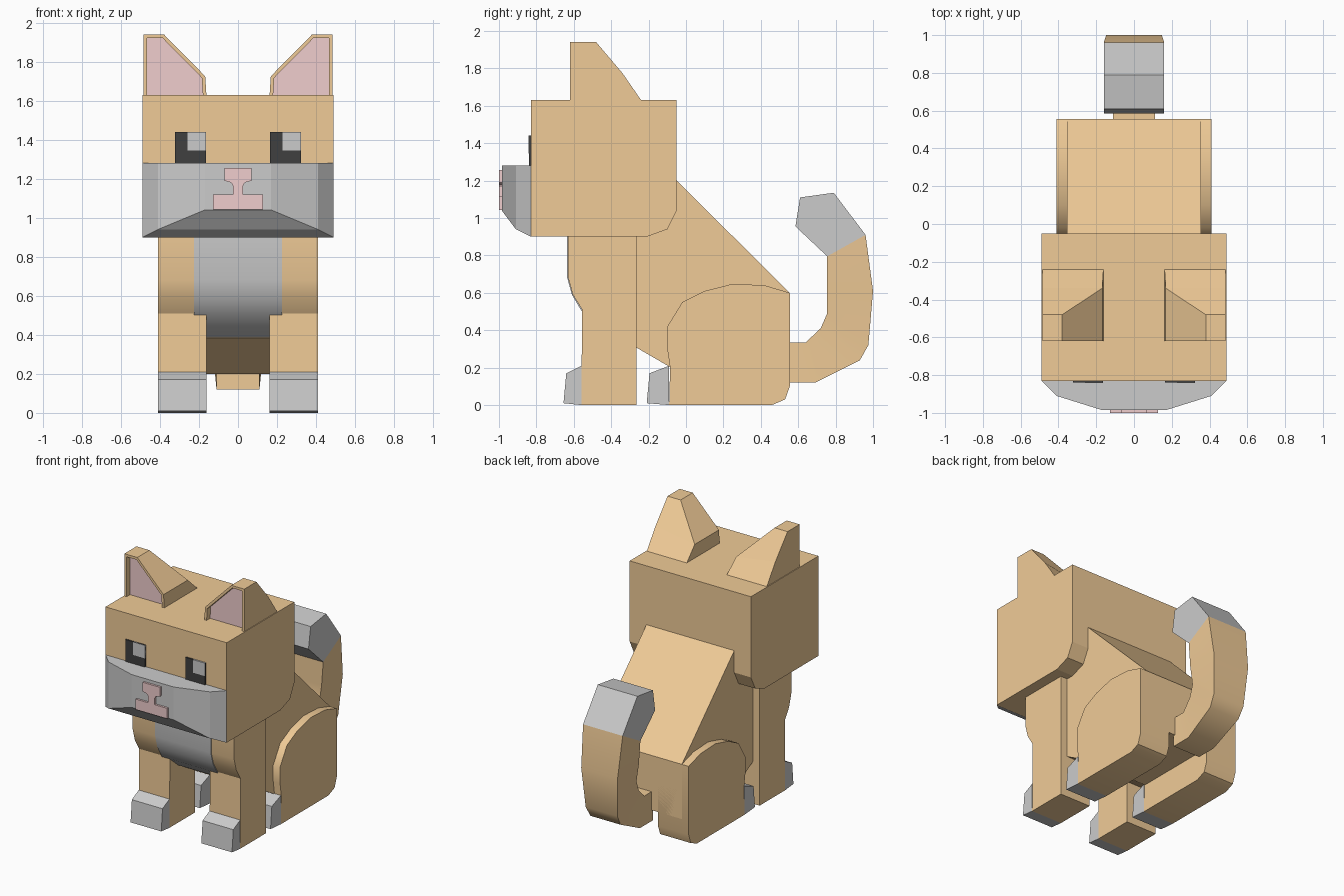
import bpy, bmesh, math

if "Cube" in bpy.data.objects:
    bpy.data.objects.remove(bpy.data.objects["Cube"])


def material(name, color):
    m = bpy.data.materials.new(name)
    m.diffuse_color = (*color, 1)
    m.use_nodes = True
    m.node_tree.nodes["Principled BSDF"].inputs["Base Color"].default_value = m.diffuse_color
    return m


FUR = material("fur", (0.875, 0.6, 0.31))
PINK = material("pink", (0.875, 0.61, 0.61))
BLACK = material("black", (0.05, 0.05, 0.05))


def finish(name, bm, mats=(), mirror=False, smooth=False):
    bmesh.ops.recalc_face_normals(bm, faces=bm.faces)
    mesh = bpy.data.meshes.new(name)
    bm.to_mesh(mesh)
    bm.free()
    ob = bpy.data.objects.new(name, mesh)
    bpy.context.collection.objects.link(ob)
    for m in mats:
        mesh.materials.append(m)
    if smooth:
        bpy.ops.object.select_all(action='DESELECT')
        ob.select_set(True)
        bpy.context.view_layer.objects.active = ob
        bpy.ops.object.shade_smooth_by_angle(angle=math.radians(35))
    if mirror:
        ob.modifiers.new("Mirror", 'MIRROR')
    return ob


def loft(rings, bm=None):
    """Skin a list of equal-length rings and cap both ends."""
    bm = bm or bmesh.new()
    vs = [[bm.verts.new(p) for p in r] for r in rings]
    n = len(vs[0])
    for a, b in zip(vs, vs[1:]):
        for i in range(n):
            j = (i + 1) % n
            bm.faces.new((a[i], a[j], b[j], b[i]))
    bm.faces.new(vs[0])
    bm.faces.new(vs[-1])
    return bm


def side_prism(name, profile, x0, x1, mats=(), **kw):
    """Extrude a (y, z) side profile across x."""
    return finish(name, loft([[(x, y, z) for y, z in profile] for x in (x0, x1)]), mats, **kw)


def front_prism(name, outline, y0, y1, mats=()):
    """Extrude an (x, z) front outline along y."""
    return finish(name, loft([[(x, y, z) for x, z in outline] for y in (y0, y1)]), mats)


# Head with bevelled lower back edge
side_prism("head", [(-.83, .90), (-.21, .90), (-.10, .94), (-.05, 1.04), (-.05, 1.63), (-.83, 1.63)],
           -.49, .49, [FUR])

# Muzzle: columns run from cheek to cheek, lower edge rises to the middle
bm = bmesh.new()
half = [(.49, -.83, .90), (.41, -.91, .94), (.17, -.985, 1.04)]
cols = [(-x, y, z) for x, y, z in half] + half[::-1]
low = [bm.verts.new(c) for c in cols]
top = [bm.verts.new((x, y, 1.28)) for x, y, z in cols]
for i in range(5):
    bm.faces.new((low[i], low[i + 1], top[i + 1], top[i]))
bm.faces.new(top)
bm.faces.new((low[5], low[0], top[0], top[5]))
for i in range(2):
    bm.faces.new((low[i], low[i + 1], low[4 - i], low[5 - i]))
finish("muzzle", bm)

# Nose and mouth
right = [(.07, 1.256), (.07, 1.19), (.035, 1.18), (.026, 1.165), (.026, 1.118), (.128, 1.118), (.128, 1.042)]
front_prism("nose", right + [(-x, z) for x, z in right[::-1]], -1.0, -.97, [PINK])

# Eyes with a highlight in the upper corner
for side, x in (("left", -.323), ("right", .164)):
    for part, dx, z, y, mats in (("eye", 0, 1.28, -.84, [BLACK]), ("eye_highlight", .063, 1.345, -.842, [])):
        front_prism(f"{side}_{part}", [(x + dx, z), (x + .159, z), (x + .159, 1.44), (x + dx, 1.44)],
                    y, -.82, mats)

# Ears: tapering loft with a recessed pink front
bm = loft([
    [(.485, -.62, 1.60), (.16, -.62, 1.60), (.16, -.23, 1.60), (.485, -.23, 1.60)],
    [(.485, -.62, 1.63), (.162, -.62, 1.63), (.162, -.24, 1.63), (.485, -.24, 1.63)],
    [(.485, -.62, 1.775), (.168, -.62, 1.725), (.168, -.34, 1.725), (.485, -.34, 1.775)],
    [(.485, -.62, 1.94), (.38, -.62, 1.94), (.38, -.48, 1.94), (.485, -.48, 1.94)]])
bmesh.ops.recalc_face_normals(bm, faces=bm.faces)
front = [f for f in bm.faces if all(abs(v.co.y + .62) < 1e-4 for v in f.verts)]
bmesh.ops.inset_region(bm, faces=front, thickness=.018, use_even_offset=True)
ext = bmesh.ops.extrude_face_region(bm, geom=front)
bmesh.ops.delete(bm, geom=front, context='FACES')
bmesh.ops.translate(bm, vec=(0, .04, 0), verts=[g for g in ext["geom"] if isinstance(g, bmesh.types.BMVert)])
for g in ext["geom"]:
    if isinstance(g, bmesh.types.BMFace):
        g.material_index = 1
finish("ears", bm, [FUR, PINK], mirror=True)

# Torso and pale chest
side_prism("torso", [(-.40, .385), (-.27, .31), (-.08, .20), (.555, .20), (.555, .60), (-.05, 1.20), (-.40, 1.20)],
           -.355, .355, [FUR])
side_prism("chest", [(-.635, .92), (-.635, .68), (-.61, .59), (-.56, .505), (-.46, .42), (-.35, .36), (-.30, .92)],
           -.225, .225, smooth=True)

# Front legs: shoulder block over a straight lower leg
side_prism("shoulders", [(-.63, .92), (-.63, .68), (-.605, .59), (-.555, .51), (-.265, .51), (-.265, .92)],
           .225, .41, [FUR], mirror=True, smooth=True)
side_prism("front_legs", [(-.555, .515), (-.56, 0), (-.265, 0), (-.265, .515)],
           .162, .41, [FUR], mirror=True)

# Hind legs with rounded thighs
side_prism("hind_legs", [(-.09, 0), (.46, 0), (.53, .03), (.555, .10), (.555, .60), (.42, .64), (.25, .648),
                         (.10, .61), (-.02, .55), (-.10, .42), (-.10, .30), (-.085, .20)],
           .162, .41, [FUR], mirror=True, smooth=True)

# Pale paws
for name, y in (("front_paws", -.56), ("hind_paws", -.09)):
    d = .095 if y < -.3 else .12
    side_prism(name, [(y, 0), (y - d, .01), (y - d + .015, .17), (y, .21)], .162, .41, mirror=True)

# Tail: outer point, inner point and half width along its length
tail = [((.54, .12), (.54, .335), .11), ((.69, .12), (.64, .335), .11), ((.93, .24), (.72, .41), .122),
        ((.975, .32), (.755, .49), .128), ((1.0, .61), (.755, .62), .147), ((.96, .91), (.755, .795), .16)]
finish("tail", loft([[(-w, *o), (w, *o), (w, *i), (-w, *i)] for o, i, w in tail]), [FUR], smooth=True)
side_prism("tail_tip", [(.96, .91), (.79, 1.135), (.61, 1.11), (.585, .955), (.755, .795)], -.16, .16)
